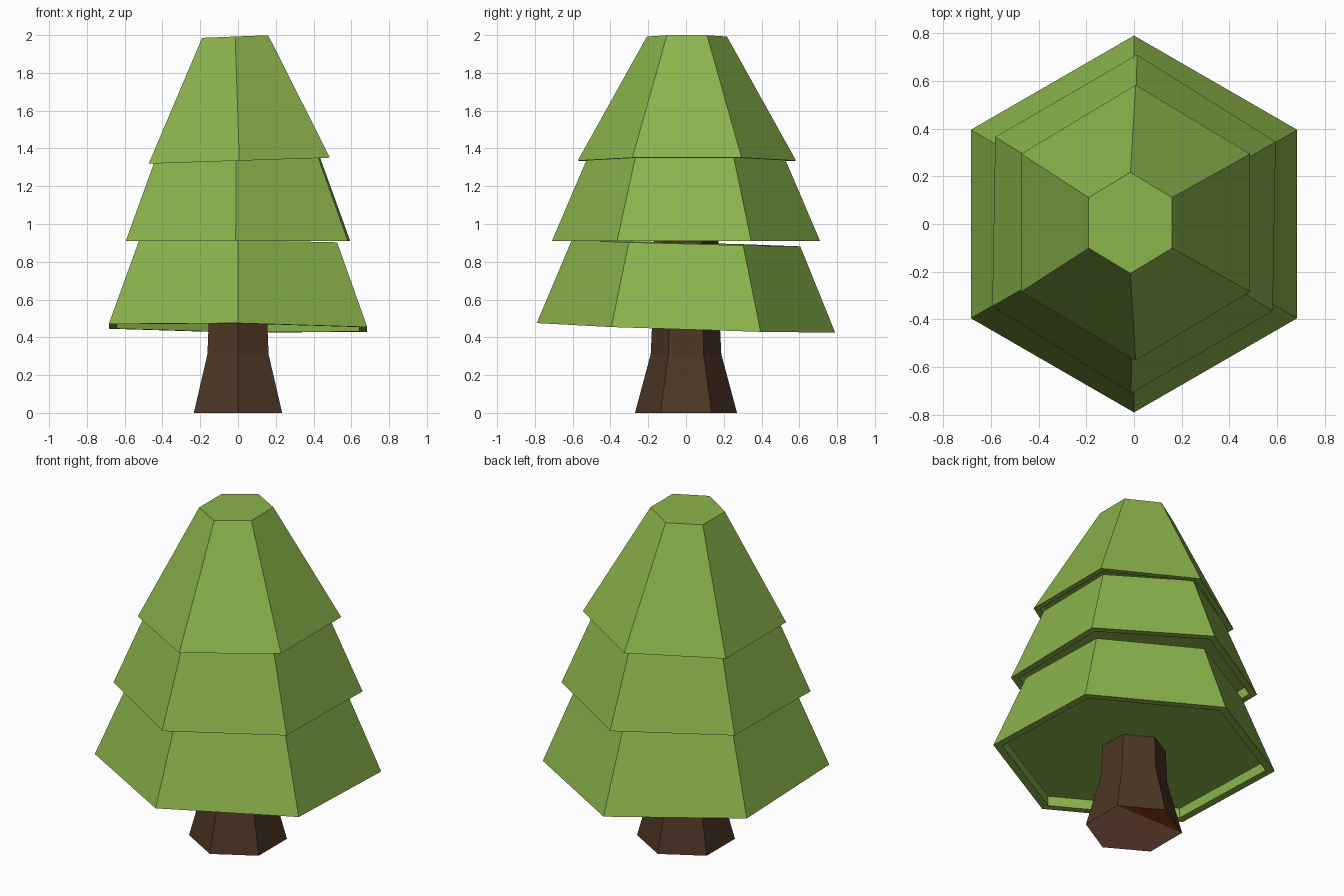
import bpy, bmesh, math

if "Cube" in bpy.data.objects:
    bpy.data.objects.remove(bpy.data.objects["Cube"])


def material(name, r, g, b):
    """Flat colour from 0-255 sRGB values."""
    def lin(c):
        c /= 255
        return c / 12.92 if c <= 0.04045 else ((c + 0.055) / 1.055) ** 2.4
    m = bpy.data.materials.new(name)
    m.diffuse_color = (lin(r), lin(g), lin(b), 1)
    m.use_nodes = True
    m.node_tree.nodes["Principled BSDF"].inputs["Base Color"].default_value = m.diffuse_color
    return m


leaf = material("leaf_green", 139, 180, 75)
bark = material("dark_bark", 77, 54, 37)
wood = material("cut_wood", 188, 126, 98)
wood_dark = material("red_brown_wood", 133, 60, 20)


def ring(bm, rx, ry, z, tilt=(0, 0), centre=(0, 0), turn=0.0):
    """Six-sided ring with corners on the y axis, on a slightly tilted plane."""
    t = math.radians(turn)
    verts = []
    for i in range(6):
        a = math.radians(90 + 60 * i)
        px, py = rx * math.cos(a), ry * math.sin(a)
        x = centre[0] + px * math.cos(t) - py * math.sin(t)
        y = centre[1] + px * math.sin(t) + py * math.cos(t)
        verts.append(bm.verts.new((x, y, z + tilt[0] * x + tilt[1] * y)))
    return verts


def bridge(bm, low, high):
    for i in range(6):
        j = (i + 1) % 6
        bm.faces.new((low[i], low[j], high[j], high[i]))


def finish(bm, name, mats):
    bmesh.ops.recalc_face_normals(bm, faces=bm.faces[:])
    me = bpy.data.meshes.new(name)
    bm.to_mesh(me)
    bm.free()
    for m in mats:
        me.materials.append(m)
    ob = bpy.data.objects.new(name, me)
    bpy.context.collection.objects.link(ob)


def tier(name, bottom, top, inset=0.935, depth=0.06):
    """Tapered foliage layer with a rim and a shallow recess underneath."""
    inner = dict(bottom, rx=bottom["rx"] * inset, ry=bottom["ry"] * inset)
    ceiling = dict(inner, z=bottom["z"] + depth)
    bm = bmesh.new()
    rings = [ring(bm, **r) for r in (ceiling, inner, bottom, top)]
    for low, high in zip(rings, rings[1:]):
        bridge(bm, low, high)
    bm.faces.new(rings[0])
    bm.faces.new(rings[-1])
    finish(bm, name, [leaf])


# Foliage layers, each a little crooked
tier("lower_foliage",
     dict(rx=0.79, ry=0.79, z=0.45, tilt=(-0.012, -0.032)),
     dict(rx=0.606, ry=0.605, z=0.898, tilt=(-0.006, -0.027)))
tier("middle_foliage",
     dict(rx=0.679, ry=0.71, z=0.91, turn=-1),
     dict(rx=0.497, ry=0.522, z=1.35, turn=-1))
tier("upper_foliage",
     dict(rx=0.554, ry=0.578, z=1.335, tilt=(0.033, 0), centre=(0.007, 0.005)),
     dict(rx=0.202, ry=0.212, z=1.993, tilt=(0.04, 0), centre=(-0.015, 0.005)))

# Trunk, flared at the foot
bm = bmesh.new()
rings = [ring(bm, r, r, z) for r, z in
         ((0.27, 0), (0.187, 0.31), (0.178, 0.5), (0.17, 0.96))]
for low, high in zip(rings, rings[1:]):
    bridge(bm, low, high)
bm.faces.new(rings[-1])
# Cut underside: one darker corner at the back
foot = rings[0]
bm.faces.new(foot[1:]).material_index = 1
bm.faces.new((foot[5], foot[0], foot[1])).material_index = 2
finish(bm, "trunk", [bark, wood, wood_dark])
